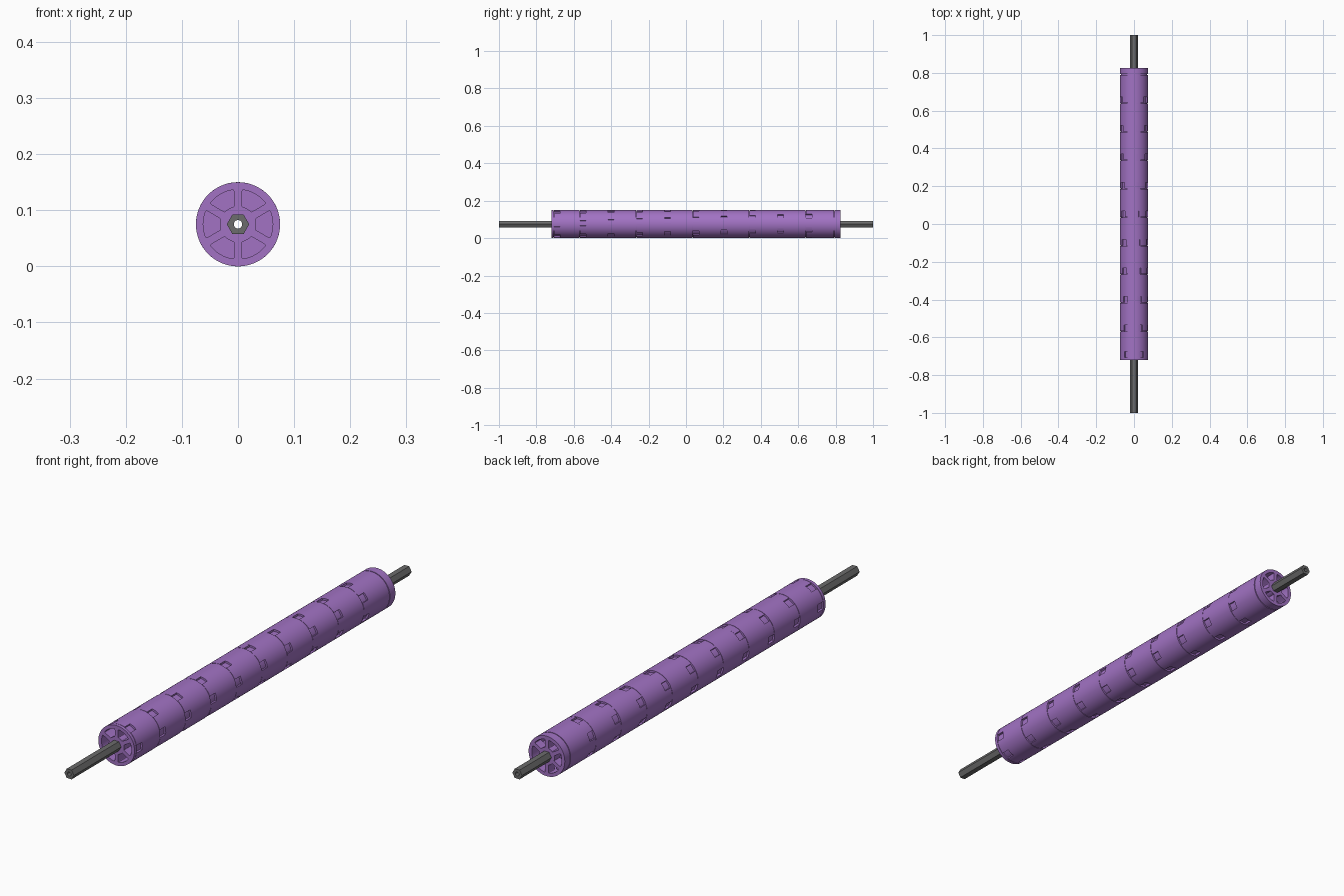
import bpy, bmesh, math
from mathutils import Matrix

if "Cube" in bpy.data.objects:
    bpy.data.objects.remove(bpy.data.objects["Cube"])

AXIS_Z = 0.075
R = 0.075
PITCH = 0.151
START = -0.72
TOOTH = 0.034

purple = bpy.data.materials.new("purple")
purple.diffuse_color = (0.36, 0.17, 0.55, 1)
purple.use_nodes = True
purple.node_tree.nodes["Principled BSDF"].inputs["Base Color"].default_value = purple.diffuse_color
grey = bpy.data.materials.new("dark_grey")
grey.diffuse_color = (0.15, 0.15, 0.15, 1)
grey.use_nodes = True
grey.node_tree.nodes["Principled BSDF"].inputs["Base Color"].default_value = grey.diffuse_color


def ring(r, n=72):
    return [(r * math.cos(i * math.tau / n), r * math.sin(i * math.tau / n)) for i in range(n)]


def arc(r, a, b, n=8):
    return [(r * math.cos(a + (b - a) * i / n), r * math.sin(a + (b - a) * i / n)) for i in range(n + 1)]


def rounded(pts, d=0.005):
    """Cut the sharp corners of an outline into small curves."""
    out = []
    n = len(pts)
    for i, p in enumerate(pts):
        q, s = pts[i - 1], pts[(i + 1) % n]
        l1, l2 = math.dist(p, q), math.dist(p, s)
        c = ((p[0]-q[0])*(s[0]-p[0]) + (p[1]-q[1])*(s[1]-p[1])) / (l1 * l2)
        if c > 0.8:
            out.append(p)
            continue
        t1, t2 = min(d / l1, .45), min(d / l2, .45)
        a = [p[k] + (q[k] - p[k]) * t1 for k in (0, 1)]
        b = [p[k] + (s[k] - p[k]) * t2 for k in (0, 1)]
        for t in (0, .33, .67, 1):
            out.append(tuple((1-t)**2 * a[k] + 2*t*(1-t) * p[k] + t*t * b[k] for k in (0, 1)))
    return out


def windows(inner=0.032, outer=0.062, half_spoke=0.007):
    """Six openings between the spokes."""
    res = []
    for k in range(6):
        c = k * math.pi / 3
        ai = math.pi / 6 - math.asin(half_spoke / inner)
        ao = math.pi / 6 - math.asin(half_spoke / outer)
        res.append(rounded(arc(outer, c - ao, c + ao) + arc(inner, c + ai, c - ai)))
    return res


def extrude(bm, outlines, y0, y1, twist=0.0):
    """Fill the outlines as a section with holes and extrude it along y."""
    cu = bpy.data.curves.new("section", 'CURVE')
    cu.dimensions = '2D'
    cu.fill_mode = 'BOTH'
    cu.extrude = (y1 - y0) / 2
    for pts in outlines:
        sp = cu.splines.new('POLY')
        sp.points.add(len(pts) - 1)
        for p, q in zip(sp.points, pts):
            p.co = (q[0], q[1], 0, 1)
        sp.use_cyclic_u = True
    ob = bpy.data.objects.new("section", cu)
    me = bpy.data.meshes.new_from_object(ob)
    me.transform(Matrix.Translation((0, (y0 + y1) / 2, AXIS_Z))
                 @ Matrix.Rotation(math.pi / 2, 4, 'X') @ Matrix.Rotation(twist, 4, 'Z'))
    part = bmesh.new()
    part.from_mesh(me)
    bmesh.ops.remove_doubles(part, verts=part.verts, dist=1e-5)
    bmesh.ops.recalc_face_normals(part, faces=part.faces)
    part.to_mesh(me)
    part.free()
    bm.from_mesh(me)
    bpy.data.objects.remove(ob)
    bpy.data.curves.remove(cu)
    bpy.data.meshes.remove(me)


def finish(bm, name, mat):
    me = bpy.data.meshes.new(name)
    bm.to_mesh(me)
    bm.free()
    me.materials.append(mat)
    ob = bpy.data.objects.new(name, me)
    bpy.context.collection.objects.link(ob)
    bpy.ops.object.select_all(action='DESELECT')
    ob.select_set(True)
    bpy.context.view_layer.objects.active = ob
    bpy.ops.object.shade_smooth_by_angle(angle=math.radians(30))
    return ob


hexagon = ring(0.02, 6)
wheel = [ring(R), hexagon] + windows()
sleeve = [ring(0.068), hexagon] + windows()
web = [ring(0.064), hexagon]

# Interlocking teeth around the joint of each segment
teeth = []
for k in range(6):
    c = (k + 0.5) * math.pi / 3
    h = math.radians(19)
    teeth.append(arc(R, c - h, c + h) + arc(0.066, c + h, c - h))

# Ten spoked roller segments, each turned slightly from the last
for i in range(10):
    y = START + i * PITCH
    tw = math.radians(4 * i)
    bm = bmesh.new()
    lead = 0.012 if i == 0 else 0.0
    if lead:
        extrude(bm, wheel, y, y + lead, tw)
    extrude(bm, sleeve, y + lead, y + lead + TOOTH, tw)
    extrude(bm, teeth, y + lead + 0.0015, y + lead + TOOTH, tw)
    extrude(bm, wheel, y + lead + TOOTH, y + PITCH, tw)
    extrude(bm, web, y + 0.07, y + 0.08, tw)
    finish(bm, f"roller_segment_{i + 1}", purple)

# End cap with a narrow seam
bm = bmesh.new()
end = START + 10 * PITCH
extrude(bm, sleeve, end, end + 0.003)
extrude(bm, wheel, end + 0.003, 0.825)
finish(bm, "end_cap", purple)

# Hollow hexagonal shaft
bm = bmesh.new()
extrude(bm, [hexagon, ring(0.0075, 32)], -1, 1)
finish(bm, "hex_shaft", grey)
